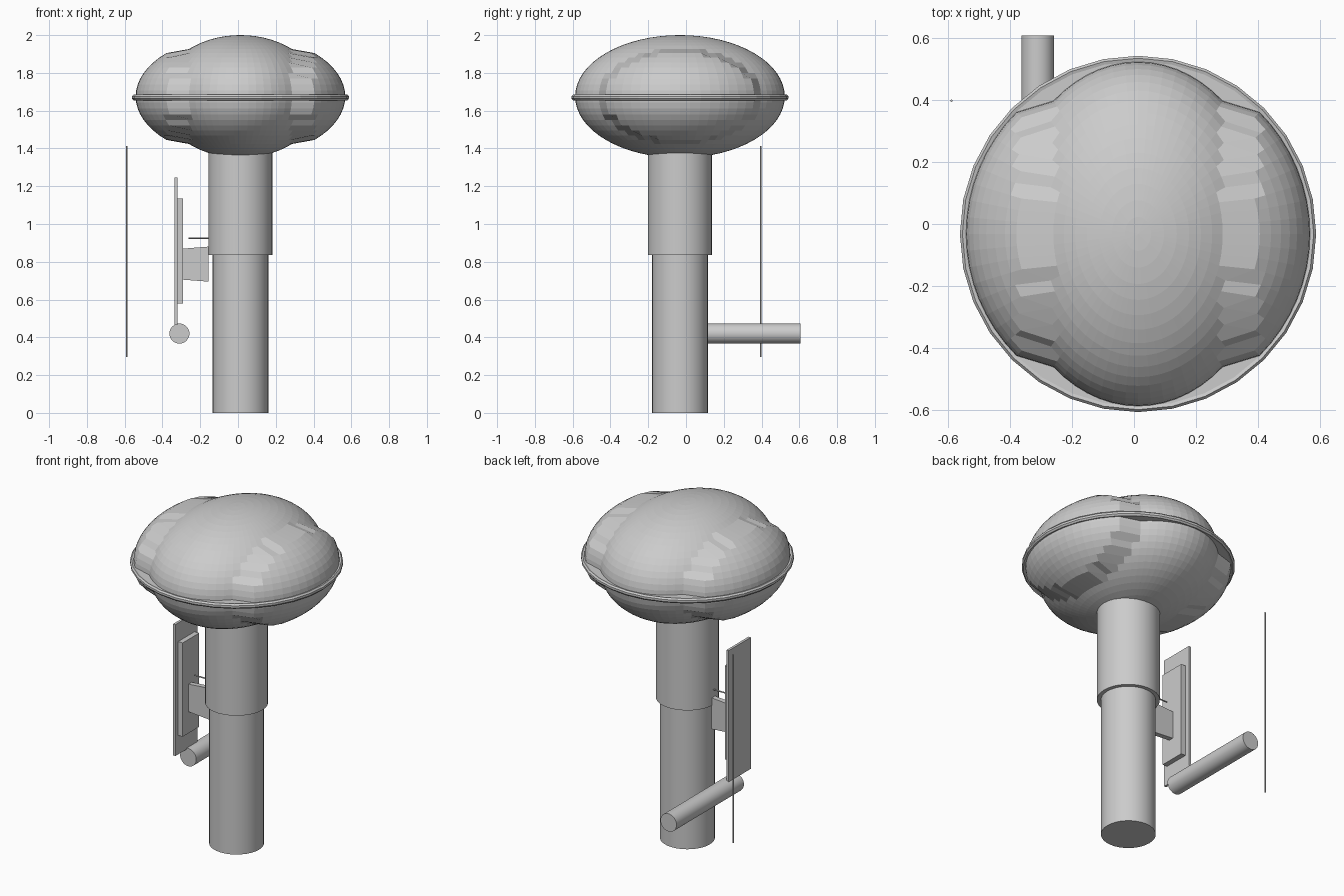
import bpy, bmesh, math
from mathutils import Matrix, Vector

if "Cube" in bpy.data.objects:
    bpy.data.objects.remove(bpy.data.objects["Cube"], do_unlink=True)

grey = bpy.data.materials.new("plain_grey")
grey.use_nodes = True
grey.diffuse_color = (0.6, 0.6, 0.6, 1)
grey.node_tree.nodes["Principled BSDF"].inputs["Base Color"].default_value = (0.6, 0.6, 0.6, 1)

CX, CY = 0.013, -0.032   # main axis of the column and head


def finish(name, bm, smooth=False):
    bmesh.ops.recalc_face_normals(bm, faces=bm.faces)
    mesh = bpy.data.meshes.new(name)
    bm.to_mesh(mesh)
    bm.free()
    mesh.materials.append(grey)
    ob = bpy.data.objects.new(name, mesh)
    bpy.context.collection.objects.link(ob)
    if smooth:
        bpy.ops.object.select_all(action='DESELECT')
        ob.select_set(True)
        bpy.context.view_layer.objects.active = ob
        bpy.ops.object.shade_smooth_by_angle(angle=math.radians(30))
    return ob


def rod(name, start, end, radius, sides=32):
    a, b = Vector(start), Vector(end)
    turn = (b - a).to_track_quat('Z', 'Y').to_matrix().to_4x4()
    bm = bmesh.new()
    bmesh.ops.create_cone(bm, cap_ends=True, segments=sides, radius1=radius, radius2=radius,
                          depth=(b - a).length, matrix=Matrix.Translation((a + b) / 2) @ turn)
    return finish(name, bm, True)


def box(name, low, high, flare=0):
    low, high = Vector(low), Vector(high)
    bm = bmesh.new()
    bmesh.ops.create_cube(bm, size=1)
    for v in bm.verts:
        grow = 1 + flare * v.co.x
        v.co.z *= grow
        v.co = (low + high) / 2 + v.co * (high - low)
    return finish(name, bm)


# Column in two diameters
rod("lower_column", (CX, CY, 0), (CX, CY, 0.85), 0.148)
rod("upper_column", (CX, CY, 0.835), (CX, CY, 1.45), 0.17)

# Head: squashed ball whose two side caps are pulled outwards
bm = bmesh.new()
bmesh.ops.create_uvsphere(bm, u_segments=64, v_segments=32, radius=1)
for v in bm.verts:
    pull = 1.29 if abs(v.co.x) > 0.66 else 1
    v.co = (CX + v.co.x * 0.43 * pull, CY + v.co.y * 0.555, 1.675 + v.co.z * 0.325)
finish("head", bm)

# Seam disc round the middle of the head
bm = bmesh.new()
profile = [(0, -0.012), (0.556, -0.012), (0.566, -0.015), (0.574, -0.006),
           (0.574, 0.006), (0.566, 0.015), (0.556, 0.012), (0, 0.012)]
verts = [bm.verts.new((CX + r, CY, 1.67 + z)) for r, z in profile]
edges = [bm.edges.new(pair) for pair in zip(verts, verts[1:])]
bmesh.ops.spin(bm, geom=verts + edges, cent=(CX, CY, 0), axis=(0, 0, 1),
               angle=math.tau, steps=32)
bmesh.ops.remove_doubles(bm, verts=bm.verts, dist=0.0005)
finish("head_seam", bm)

# Side panel with its backing and arm
box("side_panel", (-0.335, -0.13, 0.465), (-0.32, 0.078, 1.246))
box("panel_backing", (-0.32, -0.105, 0.578), (-0.29, 0.05, 1.135))
box("panel_arm", (-0.29, -0.05, 0.7), (-0.155, -0.02, 0.875), 0.12)
rod("panel_pin", (-0.262, -0.035, 0.925), (-0.14, -0.035, 0.925), 0.004, 8)

# Side tube and thin aerial
rod("side_tube", (-0.31, -0.025, 0.42), (-0.31, 0.607, 0.42), 0.053)
rod("aerial", (-0.588, 0.397, 0.295), (-0.588, 0.397, 1.413), 0.004, 8)
